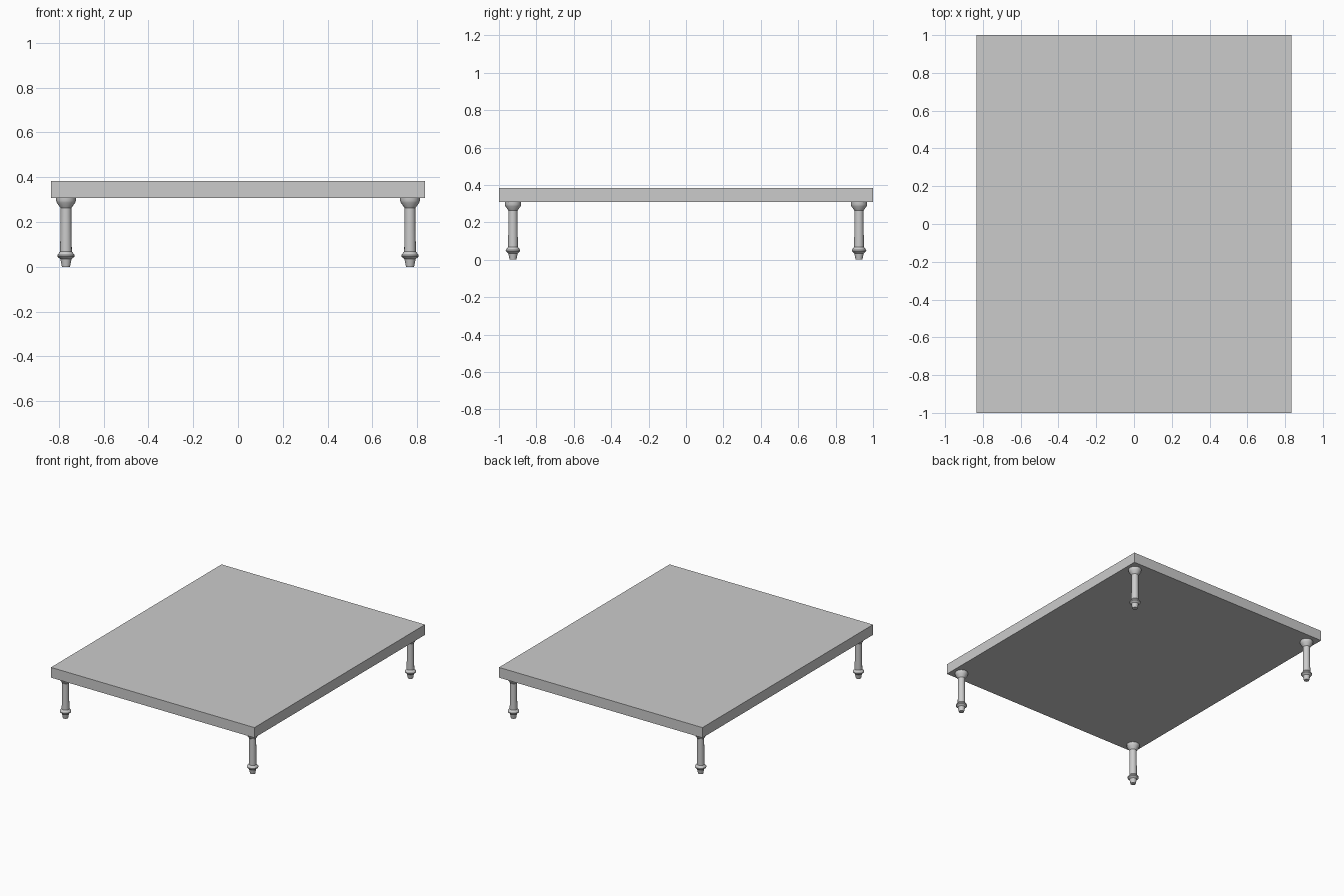
import bpy, bmesh
from math import cos, sin, pi, radians

if "Cube" in bpy.data.objects:
    bpy.data.objects.remove(bpy.data.objects["Cube"])

# Slab top
bpy.ops.mesh.primitive_cube_add(size=1, location=(0, 0, 0.346))
top = bpy.context.object
top.name = "table_top"
top.scale = (1.67, 2.0, 0.076)
bpy.ops.object.transform_apply(location=False, rotation=False, scale=True)

# Turned leg profile: (radius, height)
PROFILE = [(0.018, 0), (0.025, 0.034), (0.038, 0.045), (0.039, 0.052),
           (0.026, 0.068), (0.024, 0.262), (0.041, 0.286), (0.044, 0.295),
           (0.044, 0.309)]
SIDES = 16


def lathe(name, profile):
    bm = bmesh.new()
    rings = [[bm.verts.new((r * cos(2 * pi * i / SIDES), r * sin(2 * pi * i / SIDES), z))
              for i in range(SIDES)] for r, z in profile]
    for a, b in zip(rings, rings[1:]):
        for i in range(SIDES):
            j = (i + 1) % SIDES
            bm.faces.new((a[i], a[j], b[j], b[i]))
    bm.faces.new(rings[0][::-1])
    bm.faces.new(rings[-1])
    mesh = bpy.data.meshes.new(name)
    bm.to_mesh(mesh)
    bm.free()
    return mesh


# Four legs sharing one mesh
leg_mesh = lathe("leg", PROFILE)
for side, x in (("left", -0.768), ("right", 0.768)):
    for end, y in (("front", -0.925), ("back", 0.925)):
        leg = bpy.data.objects.new(f"{end}_{side}_leg", leg_mesh)
        leg.location = (x, y, 0)
        bpy.context.collection.objects.link(leg)

# Smooth the turned surfaces, keep the edges sharp
bpy.ops.object.select_all(action='DESELECT')
leg.select_set(True)
bpy.context.view_layer.objects.active = leg
bpy.ops.object.shade_smooth_by_angle(angle=radians(30))
